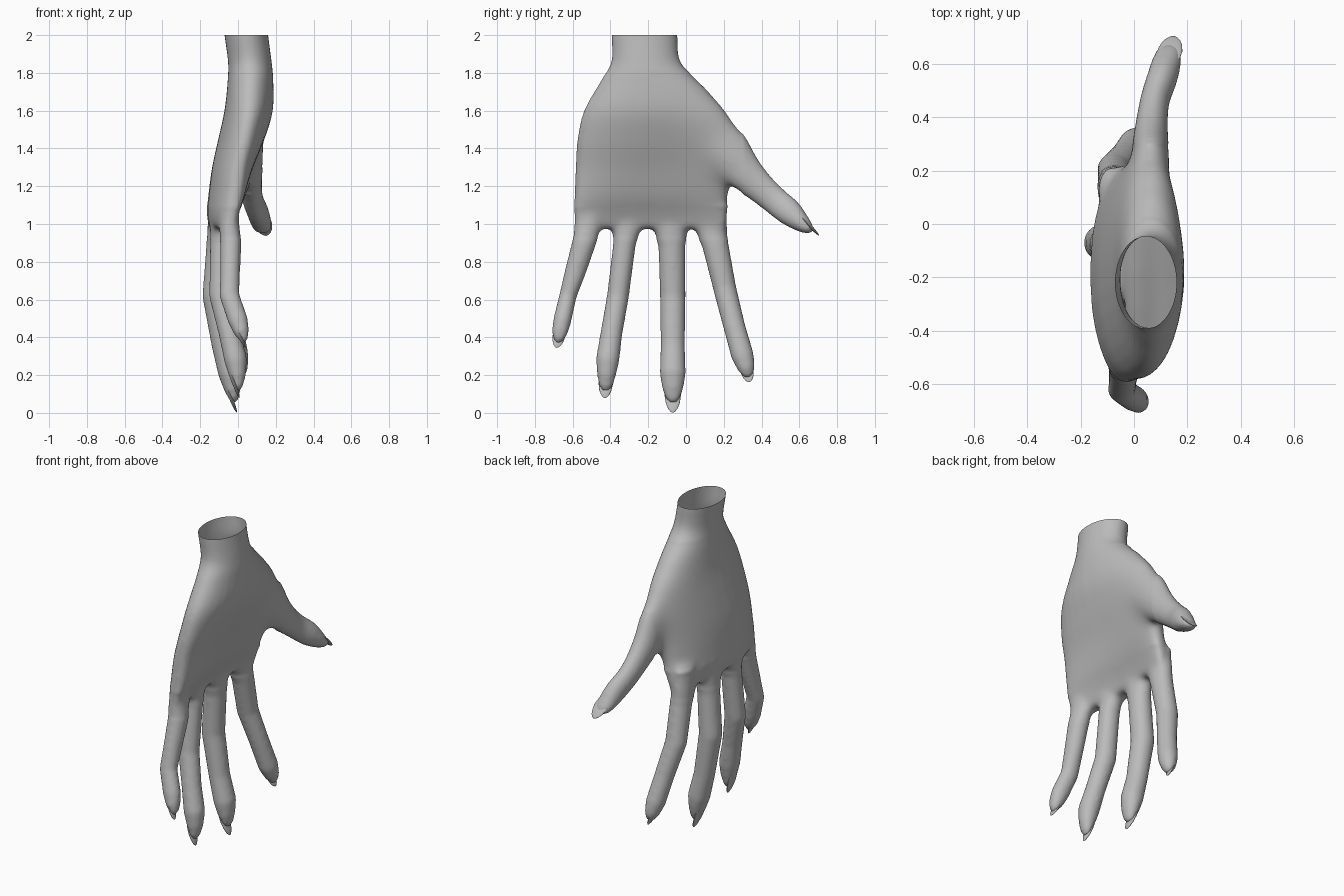
import bpy, bmesh, math
from mathutils import Vector

if "Cube" in bpy.data.objects:
    bpy.data.objects.remove(bpy.data.objects["Cube"])

grey = bpy.data.materials.new("plain grey")
grey.diffuse_color = (0.5, 0.5, 0.5, 1)
grey.use_nodes = True
grey.node_tree.nodes["Principled BSDF"].inputs["Base Color"].default_value = grey.diffuse_color
N = 32


def skin(bm, rings):
    """Bridge rings of points and cap both ends."""
    vs = [[bm.verts.new(p) for p in r] for r in rings]
    for a, b in zip(vs, vs[1:]):
        for i in range(N):
            j = (i + 1) % N
            bm.faces.new((a[i], a[j], b[j], b[i]))
    bm.faces.new(vs[0][::-1])
    bm.faces.new(vs[-1])


def tube(bm, path):
    """Loft ellipses along (x, y, z, radius towards x, radius across)."""
    c = [Vector(p[:3]) for p in path]
    rings = []
    for i, p in enumerate(path):
        t = (c[min(i + 1, len(c) - 1)] - c[max(i - 1, 0)]).normalized()
        u = Vector((1, 0, 0))
        u = (u - t * u.dot(t)).normalized()
        v = t.cross(u)
        rings.append([c[i] + u * p[3] * math.cos(2 * math.pi * k / N)
                      + v * p[4] * math.sin(2 * math.pi * k / N) for k in range(N)])
    skin(bm, rings)


def smooth_rows(rows, n=5):
    """Catmull-Rom interpolation of table rows."""
    out = []
    for i in range(len(rows) - 1):
        a, b = rows[max(i - 1, 0)], rows[i]
        c, d = rows[i + 1], rows[min(i + 2, len(rows) - 1)]
        for k in range(n):
            t = k / n
            out.append([0.5 * (2 * q + (r - p) * t + (2 * p - 5 * q + 4 * r - s) * t * t
                               + (3 * q - p - 3 * r + s) * t ** 3)
                        for p, q, r, s in zip(a, b, c, d)])
    return out + [list(rows[-1])]


def finish(name, bm):
    bmesh.ops.recalc_face_normals(bm, faces=bm.faces)
    me = bpy.data.meshes.new(name)
    bm.to_mesh(me)
    bm.free()
    me.materials.append(grey)
    ob = bpy.data.objects.new(name, me)
    bpy.context.collection.objects.link(ob)
    return ob


bm = bmesh.new()

# palm and wrist: z, y min, y max, x min, x max, arch, squareness, lean on the thumb side
palm = [(2.08, -.395, -.045, -.08, .155, 0, 2, 0), (2.0, -.395, -.045, -.072, .16, 0, 2, 0),
        (1.86, -.395, -.03, -.053, .178, 0, 2, 0), (1.76, -.45, .065, -.055, .187, 0, 2, 0),
        (1.6, -.54, .22, -.072, .185, 0, 2.1, .01), (1.45, -.575, .28, -.105, .14, .015, 2.2, .035),
        (1.3, -.585, .26, -.138, .08, .03, 2.4, .04), (1.15, -.59, .225, -.158, .025, .05, 2.7, .01),
        (1.05, -.595, .22, -.166, -.025, .065, 3, 0), (.975, -.585, .21, -.152, -.055, .065, 3, 0)]
rings = []
for z, y0, y1, x0, x1, arch, p, lean in smooth_rows(palm):
    ring = []
    for k in range(N):
        a = 2 * math.pi * k / N
        c, s = math.cos(a), math.sin(a)
        c = math.copysign(abs(c) ** (2 / p), c)
        s = math.copysign(abs(s) ** (2 / p), s)
        ring.append(((x0 + x1) / 2 + (x1 - x0) / 2 * c + arch * s * s + lean * max(s, 0) ** 2,
                     (y0 + y1) / 2 + (y1 - y0) / 2 * s, z))
    rings.append(ring)
skin(bm, rings)

# fingers: flared root, bent at the knuckle, swelling at the pad
little = [(-.045, -.505, 1.12, .045, .07), (-.045, -.522, .985, .055, .073), (-.038, -.54, .9, .057, .063),
          (-.042, -.585, .75, .053, .056), (-.045, -.625, .62, .053, .046), (.0, -.655, .49, .053, .048),
          (.018, -.668, .43, .042, .043), (.03, -.675, .39, .024, .03), (.035, -.678, .37, .008, .012)]
ring_f = [(-.09, -.3, 1.12, .05, .08), (-.09, -.315, .98, .06, .08), (-.088, -.325, .9, .06, .06),
          (-.09, -.36, .62, .063, .058), (-.045, -.395, .42, .057, .058), (-.012, -.415, .28, .061, .062),
          (-.003, -.421, .2, .046, .05), (.0, -.425, .14, .026, .036), (.002, -.427, .115, .008, .015)]
middle = [(-.1, -.08, 1.12, .055, .09), (-.1, -.08, .965, .064, .09), (-.105, -.075, .88, .063, .071),
          (-.122, -.07, .62, .067, .068), (-.08, -.07, .36, .06, .064), (-.042, -.07, .21, .063, .069),
          (-.03, -.07, .13, .046, .056), (-.022, -.07, .075, .026, .038), (-.018, -.07, .05, .008, .015)]
index = [(-.08, .125, 1.12, .05, .085), (-.08, .135, .97, .06, .086), (-.075, .155, .89, .061, .07),
         (-.075, .205, .66, .063, .061), (-.03, .255, .46, .057, .058), (.0, .3, .3, .056, .06),
         (.012, .32, .235, .042, .046), (.018, .328, .2, .024, .03), (.02, .33, .185, .008, .012)]
for f in (little, ring_f, middle, index):
    tube(bm, f)

# thumb with its fleshy base
thumb = [(.055, -.02, 1.62, .06, .08), (.06, .1, 1.51, .075, .12), (.062, .2, 1.4, .075, .13),
         (.062, .295, 1.285, .068, .105), (.068, .39, 1.195, .059, .082), (.08, .47, 1.125, .055, .074),
         (.105, .545, 1.063, .057, .071), (.122, .605, 1.01, .055, .052), (.135, .65, .975, .044, .03),
         (.14, .67, .96, .015, .01)]
tube(bm, smooth_rows(thumb, 3))

hand = finish("hand", bm)

# fuse the parts into one soft skin
m = hand.modifiers.new("fuse", "REMESH")
m.mode = 'VOXEL'
m.voxel_size = .012
m = hand.modifiers.new("soften", "SMOOTH")
m.factor = .5
m.iterations = 8
bpy.context.view_layer.update()
done = bpy.data.meshes.new_from_object(hand.evaluated_get(bpy.context.evaluated_depsgraph_get()))
hand.modifiers.clear()
hand.data = done

# blend the thumb root and the finger roots further, then open the wrist
bm = bmesh.new()
bm.from_mesh(done)
thumb_root = [v for v in bm.verts if 1.1 < v.co.z < 1.8 and -.2 < v.co.y < .3]
thumb_core = [v for v in bm.verts if 1.22 < v.co.z < 1.7 and -.1 < v.co.y < .26]
finger_root = [v for v in bm.verts if .92 < v.co.z < 1.08 and v.co.y < .24]
for verts, times in ((thumb_core, 40), (thumb_root, 25), (finger_root, 12)):
    for i in range(times):
        bmesh.ops.smooth_vert(bm, verts=verts, factor=.5, use_axis_x=True, use_axis_y=True, use_axis_z=True)
bmesh.ops.bisect_plane(bm, geom=bm.verts[:] + bm.edges[:] + bm.faces[:], plane_co=(0, 0, 2),
                       plane_no=(0, 0, 1), clear_outer=True)
for f in bm.faces:
    f.smooth = True
    f.material_index = 0
bm.to_mesh(done)
bm.free()
if not done.materials:
    done.materials.append(grey)

# nails: thin tapering plates from the nail bed to the tip
nails = {"little_nail": ((-.015, -.662, .46), (.04, -.686, .345), .009, .033),
         "ring_nail": ((-.045, -.42, .23), (.008, -.43, .078), .01, .038),
         "middle_nail": ((-.078, -.07, .18), (-.006, -.07, .001), .011, .043),
         "index_nail": ((-.025, .312, .28), (.028, .336, .163), .009, .035),
         "thumb_nail": ((.122, .6, 1.05), (.15, .705, .938), .046, .009)}
for name, (a, b, ra, rb) in nails.items():
    a, b = Vector(a), Vector(b)
    bm = bmesh.new()
    tube(bm, [(*a.lerp(b, t), ra * w, rb * w) for t, w in
              ((0, .3), (.08, .7), (.25, .95), (.5, 1), (.72, .85), (.88, .58), (.97, .28), (1, .05))])
    for f in bm.faces:
        f.smooth = True
    finish(name, bm)
